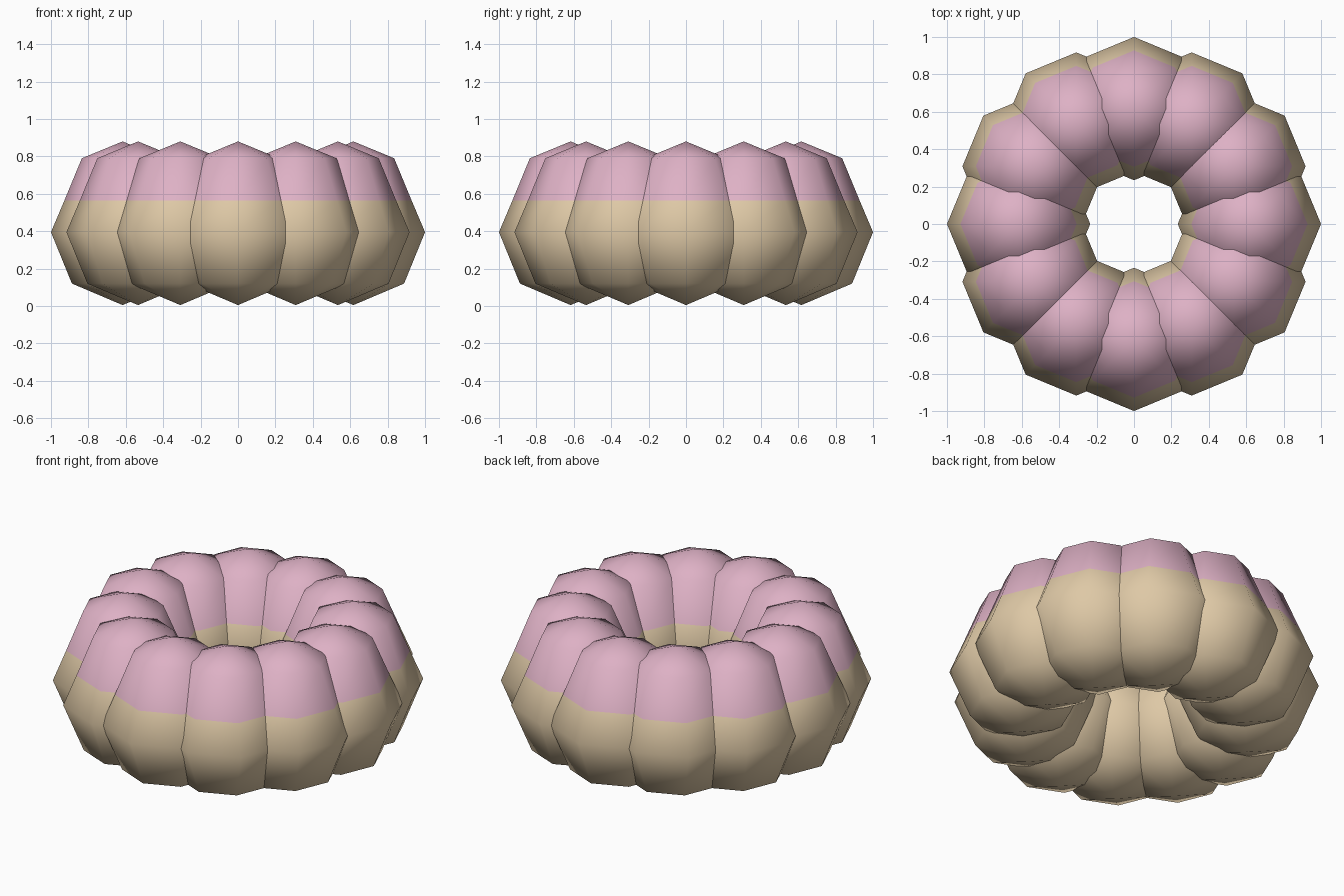
import bpy
import bmesh
from math import cos, sin, pi

cube = bpy.data.objects.get("Cube")
if cube:
    bpy.data.objects.remove(cube)

LOBES, SIDES, RING = 12, 8, 0.617
SPLIT = 0.565  # height where the icing begins
# Lobe profile as (radius, height), between the two poles
PROFILE = [(0.271, 0.12), (0.383, 0.395), (0.311, SPLIT), (0.218, 0.79)]
BOTTOM, TOP = 0.005, 0.88


def make_material(name, colour):
    mat = bpy.data.materials.new(name)
    mat.use_nodes = True
    mat.diffuse_color = colour
    mat.node_tree.nodes["Principled BSDF"].inputs["Base Color"].default_value = colour
    return mat


dough = make_material("tan dough", (0.73, 0.58, 0.38, 1))
icing = make_material("pink icing", (0.73, 0.44, 0.56, 1))


def lobe_mesh():
    """Eight-sided ball, dough below the split and icing above."""
    bm = bmesh.new()
    rings = [[bm.verts.new((r * cos(2 * pi * i / SIDES), r * sin(2 * pi * i / SIDES), z))
              for i in range(SIDES)] for r, z in PROFILE]
    low, high = bm.verts.new((0, 0, BOTTOM)), bm.verts.new((0, 0, TOP))
    for i in range(SIDES):
        j = (i + 1) % SIDES
        bm.faces.new((low, rings[0][j], rings[0][i]))
        bm.faces.new((high, rings[-1][i], rings[-1][j]))
        for a, b in zip(rings, rings[1:]):
            bm.faces.new((a[i], a[j], b[j], b[i]))
    for f in bm.faces:
        f.smooth = True
        f.material_index = int(f.calc_center_median().z > SPLIT)
    mesh = bpy.data.meshes.new("lobe")
    bm.to_mesh(mesh)
    bm.free()
    mesh.materials.append(dough)
    mesh.materials.append(icing)
    return mesh


# Ring of overlapping lobes, all kept in the same orientation
mesh = lobe_mesh()
for k in range(LOBES):
    a = 2 * pi * k / LOBES
    lobe = bpy.data.objects.new(f"ring_lobe_{k + 1}", mesh)
    lobe.location = (RING * cos(a), RING * sin(a), 0)
    bpy.context.collection.objects.link(lobe)
